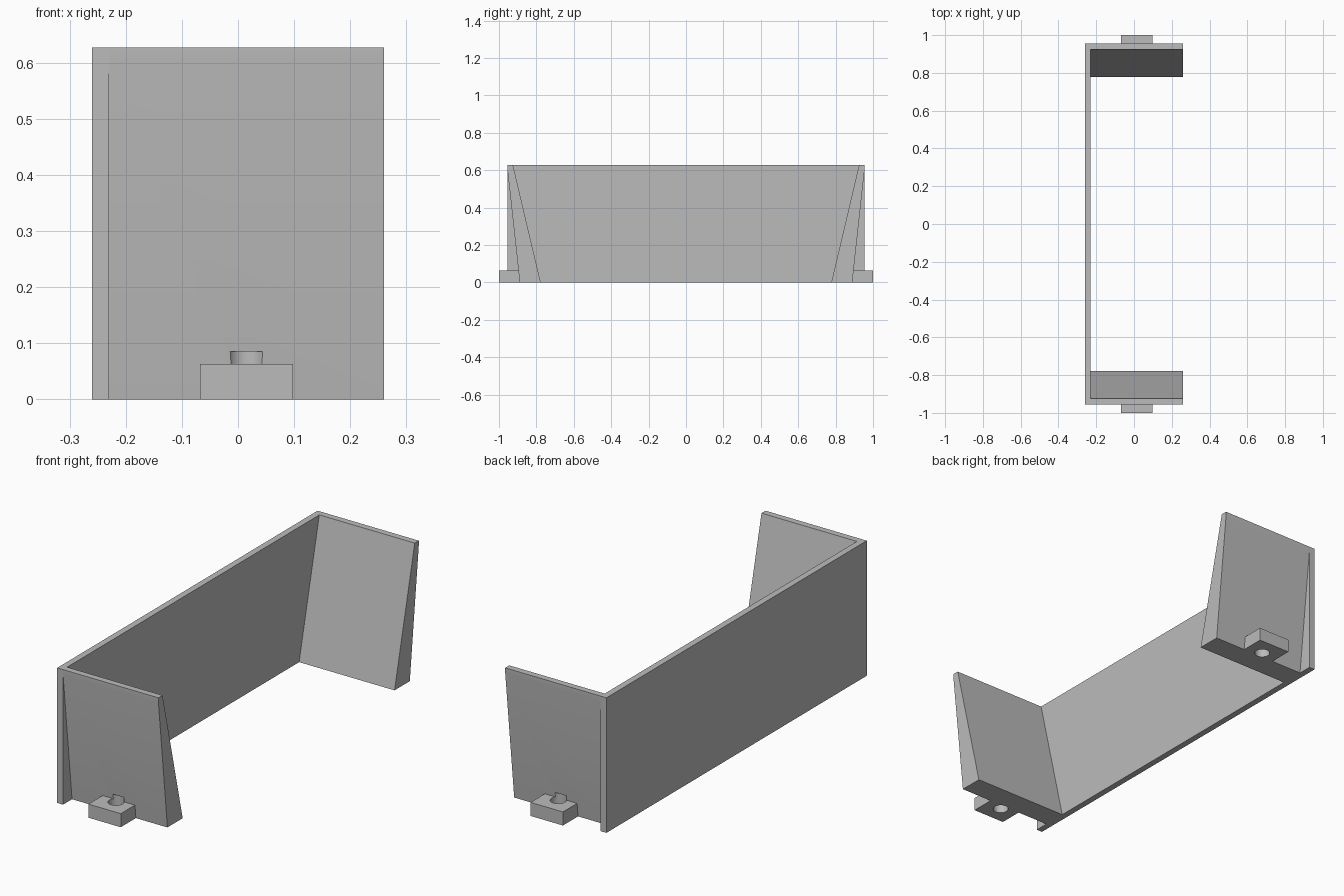
import bpy
import bmesh
from mathutils import Matrix

cube = bpy.data.objects.get("Cube")
if cube:
    bpy.data.objects.remove(cube, do_unlink=True)

# Single flat colour
grey = bpy.data.materials.new("light_grey")
grey.use_nodes = True
colour = (0.5, 0.5, 0.5, 1)
grey.diffuse_color = colour
grey.node_tree.nodes["Principled BSDF"].inputs["Base Color"].default_value = colour

HEIGHT, WALL_Y = 0.627, 0.955       # overall height, half length of the long wall
X_OUT, X_IN, X_OPEN = -0.26, -0.23, 0.26
FOOT_OUT, FOOT_IN = 0.889, 0.777    # foot of the tapered end panel
LIP_Z, TAB_Z = 0.605, 0.063
TAB_X, TAB_HALF = 0.015, 0.083
HOLE_Y, HOLE_R, HOLE_TOP = 0.916, 0.034, 0.085


def finish(name, bm):
    bmesh.ops.recalc_face_normals(bm, faces=bm.faces)
    mesh = bpy.data.meshes.new(name)
    bm.to_mesh(mesh)
    bm.free()
    mesh.materials.append(grey)
    obj = bpy.data.objects.new(name, mesh)
    bpy.context.collection.objects.link(obj)
    return obj


def prism(name, profile, x0, x1):
    """Extrude a (y, z) profile along x."""
    bm = bmesh.new()
    face = bm.faces.new([bm.verts.new((x0, y, z)) for y, z in profile])
    new = bmesh.ops.extrude_face_region(bm, geom=[face])["geom"]
    verts = [v for v in new if isinstance(v, bmesh.types.BMVert)]
    bmesh.ops.translate(bm, verts=verts, vec=(x1 - x0, 0, 0))
    return finish(name, bm)


def cut(obj, cutter):
    mod = obj.modifiers.new("screw_hole", "BOOLEAN")
    mod.operation = "DIFFERENCE"
    mod.solver = "EXACT"
    mod.object = cutter
    bpy.context.view_layer.objects.active = obj
    bpy.ops.object.modifier_apply(modifier=mod.name)


# Long upright wall
prism("long_wall", [(-WALL_Y, 0), (WALL_Y, 0), (WALL_Y, HEIGHT), (-WALL_Y, HEIGHT)],
      X_OUT, X_IN)

# Tapered end panels with a drilled mounting tab each
tab_root = FOOT_OUT + (WALL_Y - FOOT_OUT) * TAB_Z / LIP_Z
panel = [(FOOT_IN, 0), (FOOT_OUT, 0), (WALL_Y, LIP_Z), (WALL_Y, HEIGHT), (0.925, HEIGHT)]
tab = [(FOOT_OUT, 0), (1, 0), (1, TAB_Z), (tab_root, TAB_Z)]

for side, s in (("front", -1), ("back", 1)):
    parts = [
        prism(side + "_end_panel", [(s * y, z) for y, z in panel], X_IN, X_OPEN),
        prism(side + "_mounting_tab", [(s * y, z) for y, z in tab],
              TAB_X - TAB_HALF, TAB_X + TAB_HALF),
    ]
    # Vertical screw hole, also biting into the panel above the tab
    bm = bmesh.new()
    depth = HOLE_TOP + 0.1
    bmesh.ops.create_cone(bm, cap_ends=True, segments=32, radius1=HOLE_R, radius2=HOLE_R,
                          depth=depth,
                          matrix=Matrix.Translation((TAB_X, s * HOLE_Y, HOLE_TOP - depth / 2)))
    cutter = finish(side + "_hole_cutter", bm)
    cutter.hide_render = True
    for part in parts:
        cut(part, cutter)
        part.select_set(True)
        bpy.ops.object.shade_smooth_by_angle()
        part.select_set(False)
    bpy.data.objects.remove(cutter, do_unlink=True)
